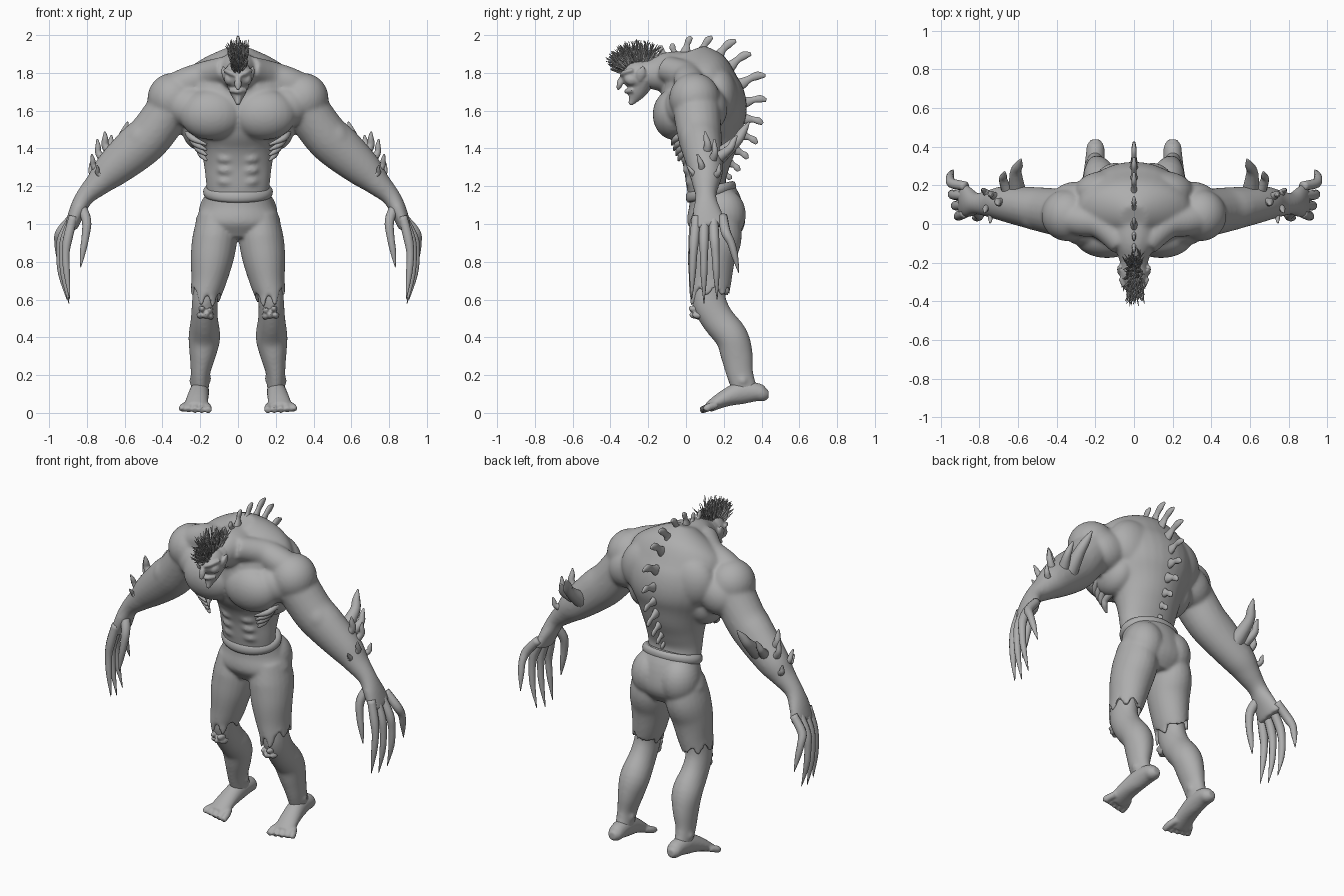
import bpy, bmesh, math, random
from mathutils import Vector, Matrix

random.seed(4)
grey = bpy.data.materials.new("clay grey")
grey.diffuse_color = (0.42, 0.42, 0.42, 1)


def spline(rows, sub):
    """Catmull-Rom through rows of (x, y, z, radius a, radius b)."""
    rows = [r if len(r) == 5 else (*r, r[3]) for r in rows]
    p = [rows[0], *rows, rows[-1]]
    out = []
    for i in range(1, len(p) - 2):
        for k in range(sub):
            t = k / sub
            out.append([0.5 * (2 * b + (c - a) * t + (2 * a - 5 * b + 4 * c - d) * t * t
                               + (3 * b - a - 3 * c + d) * t ** 3)
                        for a, b, c, d in zip(p[i - 1], p[i], p[i + 1], p[i + 2])])
    return out + [list(rows[-1])]


def tube(bm, rows, sides=20, sub=4, ref=(0, 1, 0)):
    """Loft oval rings along a path; radius a lies along ref, b across it."""
    pts = spline(rows, sub)
    pos = [Vector(p[:3]) for p in pts]
    rings = []
    for i, p in enumerate(pts):
        t = (pos[min(i + 1, len(pos) - 1)] - pos[max(i - 1, 0)]).normalized()
        u = Vector(ref)
        u = (u - u.dot(t) * t).normalized()
        v = t.cross(u)
        a, b = max(p[3], 0.0015), max(p[4], 0.0015)
        rings.append([bm.verts.new(pos[i] + u * a * math.cos(w) + v * b * math.sin(w))
                      for w in (2 * math.pi * k / sides for k in range(sides))])
    for r, s in zip(rings, rings[1:]):
        for k in range(sides):
            bm.faces.new((r[k], r[k - 1], s[k - 1], s[k]))
    bmesh.ops.poke(bm, faces=[bm.faces.new(rings[0]), bm.faces.new(rings[-1][::-1])])
    return rings


def ball(bm, c, r, tilt=0):
    m = Matrix.Translation(c) @ Matrix.Rotation(tilt, 4, 'Y') @ Matrix.Diagonal((*r, 1))
    bmesh.ops.create_uvsphere(bm, u_segments=24, v_segments=14, radius=1, matrix=m)


def mirror(bm):
    d = bmesh.ops.duplicate(bm, geom=bm.verts[:] + bm.edges[:] + bm.faces[:])["geom"]
    for v in d:
        if isinstance(v, bmesh.types.BMVert):
            v.co.x = -v.co.x


def finish(name, bm, voxel=0, smooth=5):
    bmesh.ops.recalc_face_normals(bm, faces=bm.faces[:])
    me = bpy.data.meshes.new(name)
    bm.to_mesh(me)
    bm.free()
    ob = bpy.data.objects.new(name, me)
    bpy.context.collection.objects.link(ob)
    if voxel:  # fuse the overlapping masses into one skin
        r = ob.modifiers.new("fuse", 'REMESH')
        r.mode, r.voxel_size = 'VOXEL', voxel
        s = ob.modifiers.new("soften", 'SMOOTH')
        s.factor, s.iterations = 0.5, smooth
        dg = bpy.context.evaluated_depsgraph_get()
        new = bpy.data.meshes.new_from_object(ob.evaluated_get(dg))
        ob.modifiers.clear()
        ob.data = new
    ob.data.materials.clear()
    ob.data.materials.append(grey)
    for f in ob.data.polygons:
        f.use_smooth = True
    return ob


X = (1, 0, 0)

# ---- body: paired masses first, then mirrored, then the central masses
bm = bmesh.new()
tube(bm, [(.32, .05, 1.67, .13, .12), (.45, .07, 1.485, .118, .12), (.54, .085, 1.4, .108, .12),
          (.67, .105, 1.285, .092, .097), (.74, .105, 1.215, .073, .07), (.81, .105, 1.145, .056, .05),
          (.85, .11, 1.07, .076, .044), (.885, .125, .98, .094, .034)])       # arm and palm
ball(bm, (.345, .045, 1.665), (.135, .135, .135))                             # deltoid
ball(bm, (.50, .05, 1.465), (.12, .085, .088), math.radians(42))              # biceps
ball(bm, (.14, -.065, 1.58), (.17, .112, .135))                               # chest muscle
ball(bm, (.25, -.015, 1.62), (.13, .1, .11))                                  # outer chest
ball(bm, (.15, .165, 1.67), (.16, .11, .16))                                  # shoulder blade
ball(bm, (.3, .11, 1.61), (.14, .11, .12), math.radians(30))                  # rear shoulder
ball(bm, (.205, .075, 1.52), (.095, .135, .13))                               # lat
for i in range(4):                                                            # abdominals
    ball(bm, (.06, .036 - .012 * i, 1.225 + .06 * i), (.055, .042, .03))
tube(bm, [(.16, .125, .74, .085, .07), (.175, .12, .6, .092, .068), (.178, .165, .5, .088, .072),
          (.178, .243, .4, .088, .085), (.188, .27, .3, .085, .069), (.2, .287, .2, .071, .05),
          (.2, .32, .1, .066, .046)])                                         # leg
for x, z in ((.242, .17), (.158, .18)):
    ball(bm, (x, .3, z), (.018, .025, .025))                                  # ankle bones
tube(bm, [(.06, -.1, 1.82, .07), (.17, .0, 1.785, .078), (.27, .02, 1.745, .085),
          (.37, .035, 1.7, .08)])                                             # trapezius
mirror(bm)
tube(bm, [(0, .13, 1.1, .11, .16), (0, .105, 1.22, .105, .17), (0, .108, 1.32, .128, .182),
          (0, .11, 1.42, .168, .205), (0, .1, 1.52, .21, .255), (0, .095, 1.62, .227, .29),
          (0, .08, 1.72, .212, .3), (0, .07, 1.8, .175, .28), (0, .05, 1.865, .132, .19),
          (0, .03, 1.92, .07, .07)], 32)                                      # torso
tube(bm, [(0, .05, 1.77, .15, .14), (0, -.08, 1.80, .115, .115), (0, -.16, 1.795, .085, .09),
          (0, -.23, 1.79, .065, .065)], ref=X)                                # neck
finish("body", bm, .0085, 18)

# ---- feet
bm = bmesh.new()
tube(bm, [(.2, .437, .1, .022, .022), (.2, .41, .1, .042, .04), (.2, .37, .11, .048, .05),
          (.205, .29, .106, .052, .06), (.215, .2, .074, .058, .044), (.225, .12, .03, .064, .028)], ref=X)
for i in range(5):                                                            # toes
    x = .172 + .025 * i
    tube(bm, [(x, .16, .042, .019), (x - .012 + .008 * i, .115, .028, .021),
              (x - .016 + .01 * i, .075 + .007 * i, .012, .017)], 10, ref=X)
mirror(bm)
finish("feet", bm, .007, 4)

# ---- bony knee knobs
bm = bmesh.new()
for x, y, z in ((.15, .04, .54), (.19, .035, .55), (.17, .04, .515), (.2, .055, .515), (.145, .06, .51)):
    tube(bm, [(x, y + .05, z + .01, .022), (x, y, z, .017), (x, y - .018, z + .012, .008)], 8, ref=X)
mirror(bm)
finish("knee_knobs", bm, .006, 3)

# ---- finger-like ribs wrapping under the chest
bm = bmesh.new()
for i in range(4):
    z = 1.485 - .028 * i
    tube(bm, [(.265 - .022 * i, .1, z + .02, .018), (.262 - .02 * i, .0, z - .005, .019),
              (.235 - .014 * i, -.055 + .01 * i, z - .035, .017),
              (.165, -.075 + .012 * i, z - .065, .006)], 10)
mirror(bm)
finish("ribs", bm)

# ---- head
bm = bmesh.new()
ball(bm, (.043, -.285, 1.765), (.03, .04, .032))                              # cheek
tube(bm, [(.01, -.34, 1.785, .011), (.045, -.328, 1.802, .013), (.072, -.28, 1.815, .01)], 8)  # brow
ball(bm, (.033, -.322, 1.784), (.013, .013, .009))                            # eye
tube(bm, [(.065, -.245, 1.76, .012, .01), (.076, -.238, 1.795, .026, .011),
          (.08, -.225, 1.835, .008, .006)], 10)                               # ear
mirror(bm)
ball(bm, (0, -.25, 1.785), (.075, .092, .08))                                 # skull
tube(bm, [(0, -.13, 1.80, .08, .085), (0, -.24, 1.79, .07, .07)], ref=X)      # nape
tube(bm, [(0, -.23, 1.77, .073, .07), (0, -.26, 1.7, .045, .05), (0, -.282, 1.655, .02, .024),
          (0, -.298, 1.632, .011)], 16, ref=X)                                # jaw
tube(bm, [(0, -.315, 1.8, .014), (0, -.345, 1.76, .017), (0, -.352, 1.735, .02, .016),
          (0, -.362, 1.71, .007)], 10, ref=X)                                 # hooked nose
tube(bm, [(-.04, -.28, 1.708, .013), (0, -.315, 1.702, .013), (.04, -.28, 1.708, .013)], 8)  # lip
finish("head", bm, .006, 4)

# ---- trousers with torn hems
bm = bmesh.new()
hem = tube(bm, [(.11, .16, 1.05, .12, .1), (.122, .155, .93, .14, .118), (.137, .135, .82, .126, .114),
                (.155, .128, .7, .113, .094), (.173, .122, .62, .105, .08)], 24, 5)[-1]
for k, v in enumerate(hem):
    v.co.z += .4 * (v.co.y - .13) + (.055 if k % 4 < 2 else -.02) + random.uniform(-.02, .02)
ball(bm, (.095, .195, 1.05), (.115, .122, .14))
mirror(bm)
tube(bm, [(0, .13, 1.19, .118, .165), (0, .155, 1.1, .143, .19), (0, .16, 1.0, .152, .225),
          (0, .155, .92, .1, .14)], 32)
finish("trousers", bm, .0085, 10)

# ---- rolled waistband, lower at the front
bm = bmesh.new()
bmesh.ops.create_circle(bm, segments=12, radius=.028, matrix=Matrix.Translation((.157, 0, 0))
                        @ Matrix.Rotation(math.pi / 2, 4, 'X'))
bmesh.ops.spin(bm, geom=bm.edges[:] + bm.verts[:], axis=(0, 0, 1), cent=(0, 0, 0),
               angle=2 * math.pi, steps=48, use_duplicate=False)
bmesh.ops.remove_doubles(bm, verts=bm.verts[:], dist=.0005)
for v in bm.verts:
    v.co = Vector((v.co.x, v.co.y * .72 + .132, v.co.z * 1.15 + 1.17 + v.co.y * .16))
finish("waistband", bm)

# ---- long clawed fingers
bm = bmesh.new()
for x, y, tip in ((.90, .045, (.89, .03, .60)), (.915, .095, (.895, .095, .58)),
                  (.93, .15, (.905, .165, .60)), (.94, .21, (.935, .28, .74))):
    tx, ty, tz = tip
    h = 1.02 - tz
    tube(bm, [(.872, .06 + (y - .05) * .85, 1.04, .024), (x, y, 1.02 - h * .22, .026),
              (x + .012, y * .6 + ty * .4, 1.02 - h * .42, .021),
              (x + .006, y * .3 + ty * .7, 1.02 - h * .68, .017), (*tip, .002)], 10)
tube(bm, [(.835, .09, 1.1, .028), (.802, .05, 1.02, .026), (.808, .035, .93, .021),
          (.822, .032, .85, .016), (.833, .03, .77, .002)], 10)
mirror(bm)
finish("clawed_fingers", bm)

# ---- forearm spikes
bm = bmesh.new()
for base, tip, r in (((.60, .14, 1.33), (.585, .335, 1.54), .05), ((.64, .14, 1.33), (.67, .27, 1.47), .036),
                     ((.65, .1, 1.34), (.705, .10, 1.49), .034), ((.68, .12, 1.30), (.745, .15, 1.45), .03),
                     ((.70, .08, 1.25), (.775, .06, 1.37), .028), ((.71, .12, 1.23), (.785, .18, 1.32), .026),
                     ((.69, .05, 1.24), (.745, .005, 1.31), .022)):
    b, t = Vector(base), Vector(tip)
    m = b.lerp(t, .55) + Vector((.02, .015, -.012))
    tube(bm, [(*b, r), (*m, r * .62), (*m.lerp(t, .55), r * .45), (*t, .004)], 10, ref=X)
mirror(bm)
finish("forearm_spikes", bm)

# ---- hooked spines down the back: base y, z then tip y, z
bm = bmesh.new()
for by, bz, ty, tz in ((-.1, 1.88, -.135, 1.945), (-.05, 1.89, -.07, 1.955), (.0, 1.91, .03, 1.99),
                       (.08, 1.9, .14, 1.99), (.16, 1.87, .265, 1.97), (.225, 1.82, .345, 1.9),
                       (.28, 1.73, .42, 1.785), (.31, 1.64, .425, 1.655), (.31, 1.555, .405, 1.53),
                       (.295, 1.47, .375, 1.425), (.26, 1.39, .325, 1.345), (.225, 1.325, .28, 1.28),
                       (.195, 1.27, .235, 1.235)):
    b, t = Vector((0, by, bz)), Vector((0, ty, tz))
    d = t - b
    side = Vector((0, -d.z, d.y)) * .1
    s = .5 + 2.8 * min(d.length, .15)
    tube(bm, [(*(b - d * .3), .03 * s, .05 * s), (*(b + d * .15 + side * .5), .021 * s, .033 * s),
              (*(b + d * .45 + side), .014 * s, .021 * s), (*(b + d * .75 + side), .015 * s, .025 * s),
              (*t, .006, .009)], 10, ref=X)
finish("back_spines", bm)

# ---- crest of hair fanning out along the crown
bm = bmesh.new()
for i in range(230):
    w = math.radians(random.uniform(55, 165))     # 90 is straight up, more leans forward
    d = Vector((0, math.cos(w), math.sin(w)))
    root = Vector((random.uniform(-.025, .025), -.25 + .075 * d.y, 1.785 + .068 * d.z))
    n = (d + Vector((root.x * 9 + random.uniform(-.25, .25), random.uniform(-.3, .3),
                     random.uniform(-.05, .35)))).normalized() * random.uniform(.07, .13)
    bend = Vector([random.uniform(-.012, .012) for _ in range(3)])
    tube(bm, [(*root, .006), (*(root + n * .55 + bend), .005), (*(root + n), .001)], 4, 2, (1, .13, .07))
finish("hair_crest", bm)
